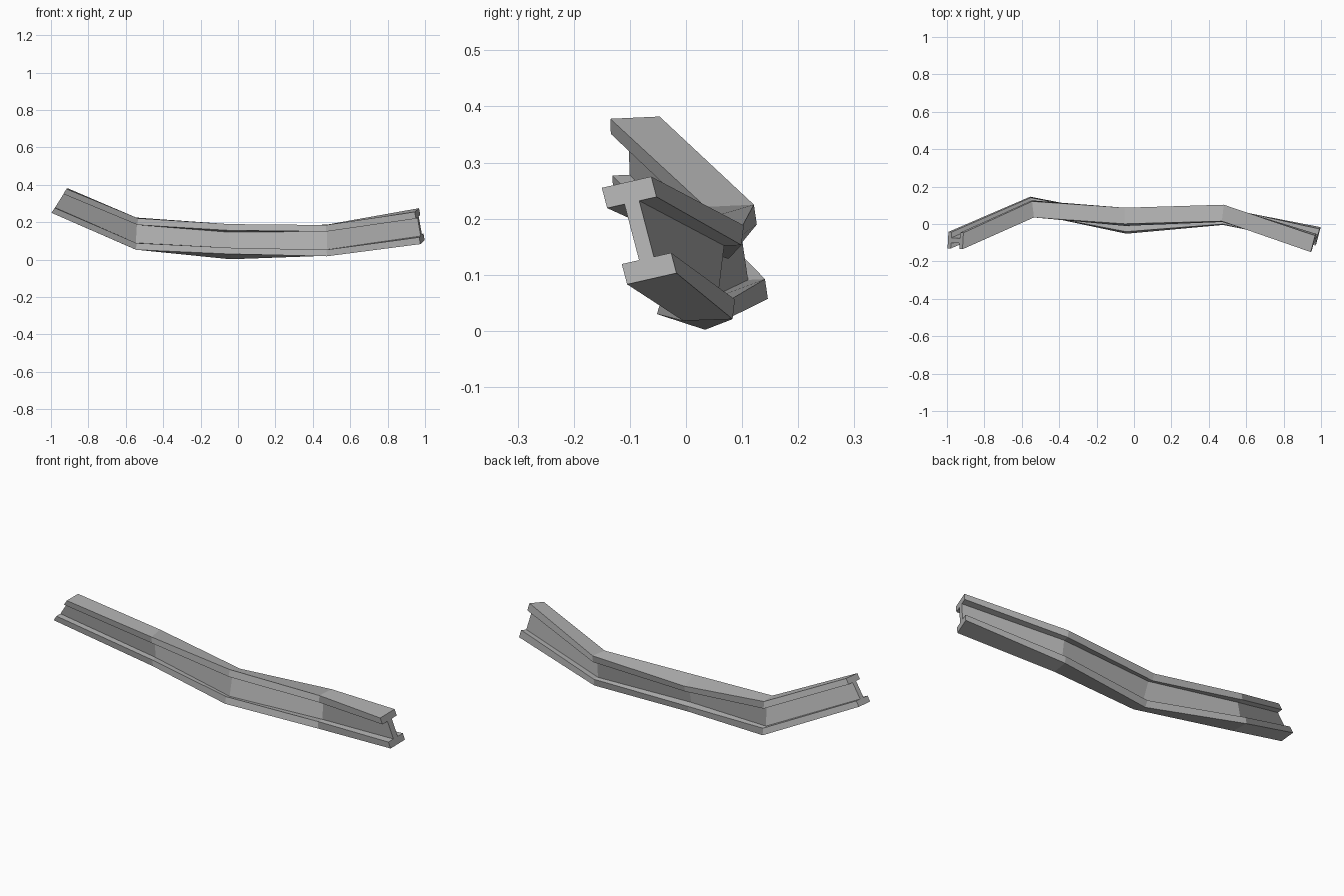
import bpy
import bmesh
from mathutils import Vector

# Remove the default cube
default_cube = bpy.data.objects.get("Cube")
if default_cube:
    bpy.data.objects.remove(default_cube, do_unlink=True)

# Plain grey steel
steel = bpy.data.materials.new("grey_steel")
steel.use_nodes = True
steel.diffuse_color = (0.45, 0.45, 0.45, 1)
shader = next(n for n in steel.node_tree.nodes if n.type == 'BSDF_PRINCIPLED')
shader.inputs["Base Color"].default_value = steel.diffuse_color
shader.inputs["Roughness"].default_value = 0.7

# Stations along the bent beam: lower front corner, up vector, side vector
stations = [
    ((-.997, -.13, .25), (.08, -.005, .128), (.005, .088, .004)),
    ((-.545, .06, .053), (.01, -.025, .168), (-.01, .086, .004)),
    ((-.04, -.052, .03), (-.01, .053, .16), (0, .086, -.028)),
    ((.475, -.005, .018), (-.005, .02, .167), (.01, .088, .003)),
    ((.975, -.105, .083), (-.03, -.045, .172), (.023, .088, .02)),
]

# I-shaped section as fractions of the side and up vectors
FLANGE = 0.21
WEB = 0.35
half = [(0, 0), (1, 0), (1, FLANGE), (1 - WEB, FLANGE)]
section = half + [(s, 1 - u) for s, u in reversed(half)]
section += [(WEB, 1 - FLANGE), (WEB, FLANGE), (0, FLANGE)]
section.insert(8, (0, 1 - FLANGE))


def make_ring(bm, station):
    corner, up, side = map(Vector, station)
    return [bm.verts.new(corner + side * s + up * u) for s, u in section]


# Loft the section through the stations and cap both ends
bm = bmesh.new()
rings = [make_ring(bm, station) for station in stations]
count = len(section)
for start, end in zip(rings, rings[1:]):
    for i in range(count):
        j = (i + 1) % count
        bm.faces.new((start[i], start[j], end[j], end[i]))
for ring in (rings[0], rings[-1]):
    bm.faces.new(ring)
bmesh.ops.recalc_face_normals(bm, faces=bm.faces)

mesh = bpy.data.meshes.new("bent_beam")
bm.to_mesh(mesh)
bm.free()
mesh.materials.append(steel)
beam = bpy.data.objects.new("bent_beam", mesh)
bpy.context.collection.objects.link(beam)
